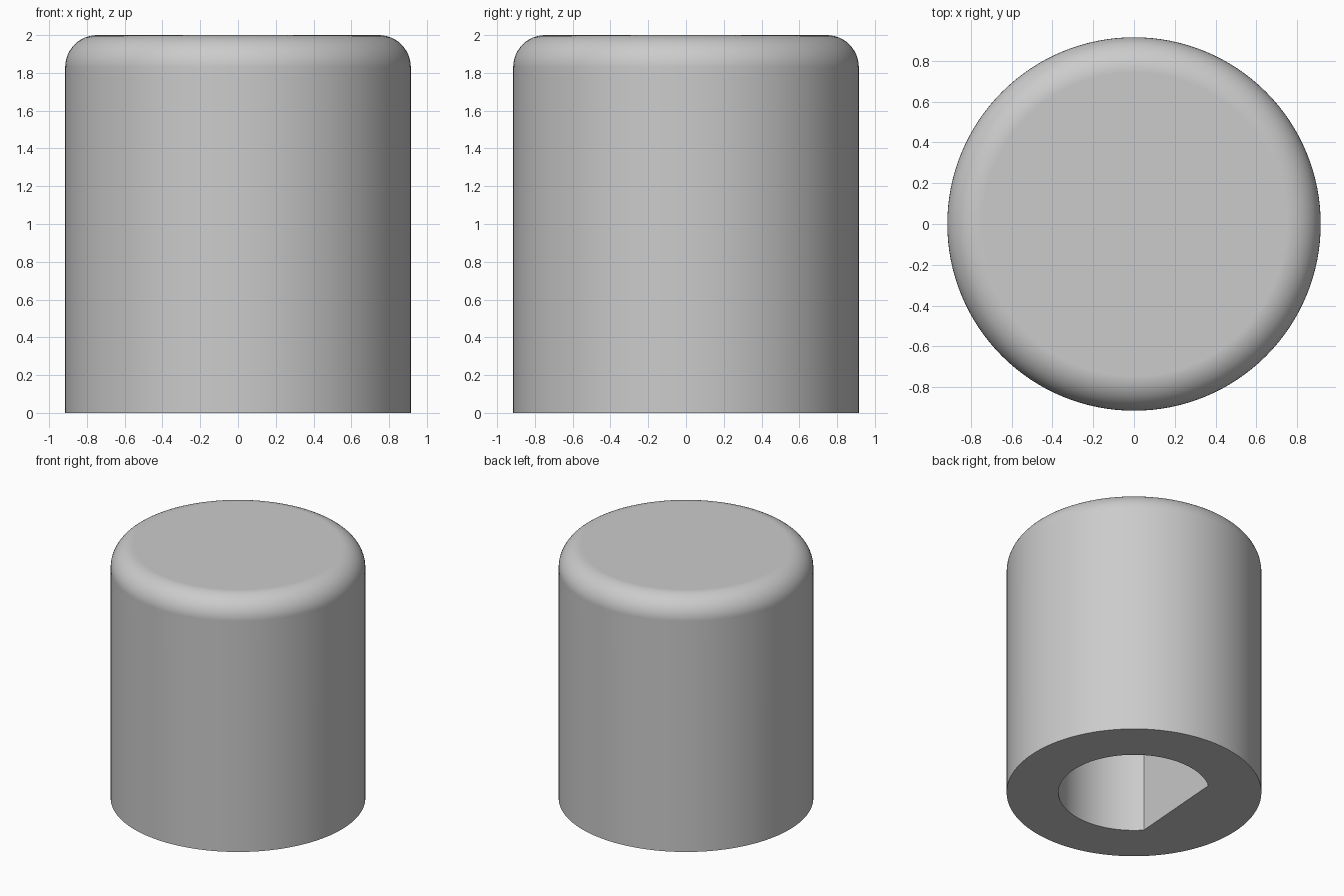
import bpy, bmesh, math
from mathutils import Matrix

RADIUS, HEIGHT, FILLET = 0.915, 2.0, 0.17
HOLE_RADIUS, HOLE_DEPTH, FLAT_DISTANCE = 0.543, 1.5, 0.374
FLAT_ANGLE = math.radians(176)

default = bpy.data.objects.get("Cube")
if default:
    bpy.data.objects.remove(default, do_unlink=True)

grey = bpy.data.materials.new("light_grey")
grey.use_nodes = True
colour = (0.6, 0.6, 0.6, 1)
grey.diffuse_color = colour
grey.node_tree.nodes["Principled BSDF"].inputs["Base Color"].default_value = colour


def make_object(name, bm):
    mesh = bpy.data.meshes.new(name)
    bm.to_mesh(mesh)
    bm.free()
    mesh.materials.append(grey)
    obj = bpy.data.objects.new(name, mesh)
    bpy.context.collection.objects.link(obj)
    return obj


# Knob body: a cylinder with a rounded top rim
bm = bmesh.new()
bmesh.ops.create_cone(bm, cap_ends=True, segments=128, radius1=RADIUS, radius2=RADIUS,
                      depth=HEIGHT, matrix=Matrix.Translation((0, 0, HEIGHT / 2)))
rim = [e for e in bm.edges if all(v.co.z > HEIGHT - 0.01 for v in e.verts)]
bmesh.ops.bevel(bm, geom=rim, offset=FILLET, segments=12, profile=0.5, affect='EDGES')
knob = make_object("knob_body", bm)

# Shaft hole cutter: a D-shaped prism, its arc closed by the flat
bm = bmesh.new()
half = math.acos(FLAT_DISTANCE / HOLE_RADIUS)
steps = 72
arc = [FLAT_ANGLE + half + (2 * math.pi - 2 * half) * i / steps for i in range(steps + 1)]
verts = [bm.verts.new((HOLE_RADIUS * math.cos(a), HOLE_RADIUS * math.sin(a), -0.2)) for a in arc]
base = bm.faces.new(verts)
top = bmesh.ops.extrude_face_region(bm, geom=[base])["geom"]
bmesh.ops.translate(bm, vec=(0, 0, HOLE_DEPTH + 0.2),
                    verts=[g for g in top if isinstance(g, bmesh.types.BMVert)])
bmesh.ops.recalc_face_normals(bm, faces=bm.faces)
cutter = make_object("shaft_hole_cutter", bm)
cutter.hide_render = True

# Cut the hole, then drop the cutter
bpy.ops.object.select_all(action='DESELECT')
bpy.context.view_layer.objects.active = knob
knob.select_set(True)
cut = knob.modifiers.new("shaft_hole", 'BOOLEAN')
cut.operation = 'DIFFERENCE'
cut.solver = 'EXACT'
cut.object = cutter
bpy.ops.object.modifier_apply(modifier=cut.name)
bpy.data.objects.remove(cutter, do_unlink=True)

# Smooth sides, flat top and crisp edges
bpy.ops.object.shade_smooth_by_angle(angle=math.radians(30))
weighted = knob.modifiers.new("weighted_normals", 'WEIGHTED_NORMAL')
weighted.keep_sharp = True
